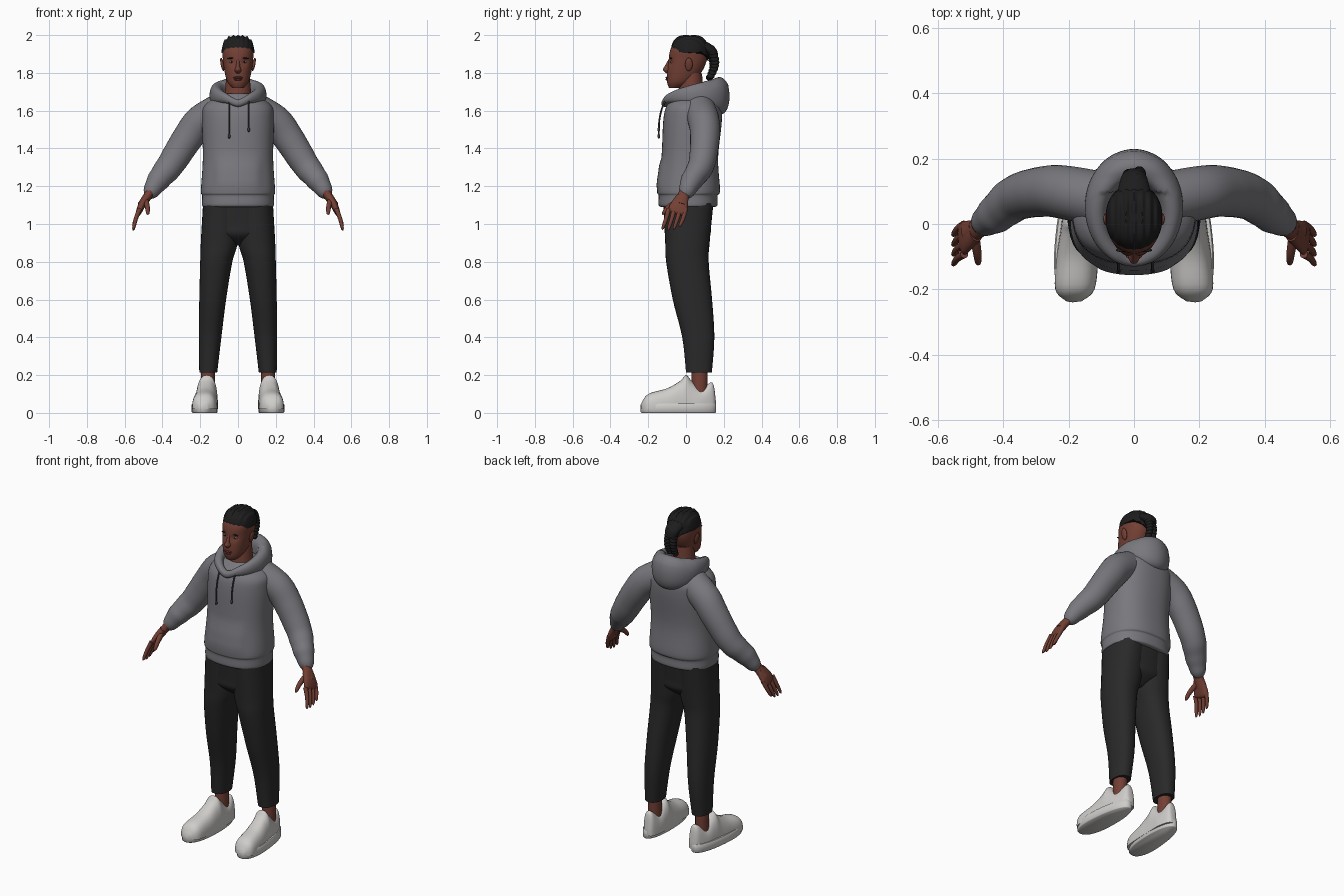
import bpy, bmesh, math
from mathutils import Vector, Matrix

default_cube = bpy.data.objects.get("Cube")
if default_cube:
    bpy.data.objects.remove(default_cube, do_unlink=True)


def material(name, red, green, blue):
    mat = bpy.data.materials.new(name)
    mat.use_nodes = True
    mat.diffuse_color = (red, green, blue, 1)
    shader = next(node for node in mat.node_tree.nodes if node.type == 'BSDF_PRINCIPLED')
    shader.inputs["Base Color"].default_value = (red, green, blue, 1)
    return mat


skin = material("brown skin", .17, .05, .034)
lips = material("lip brown", .13, .035, .03)
hair = material("black hair", .012, .012, .012)
fleece = material("grey fleece", .19, .187, .207)
cord = material("dark cord", .05, .05, .055)
cloth = material("black cloth", .022, .022, .022)
leather = material("off white leather", .62, .61, .59)
eye_white = material("eye white", .4, .36, .34)


def finish(name, bm, mat):
    bmesh.ops.recalc_face_normals(bm, faces=bm.faces)
    mesh = bpy.data.meshes.new(name)
    bm.to_mesh(mesh)
    bm.free()
    mesh.materials.append(mat)
    mesh.shade_smooth()
    mesh.set_sharp_from_angle(angle=math.radians(55))
    obj = bpy.data.objects.new(name, mesh)
    bpy.context.collection.objects.link(obj)


def spline(before, start, end, after, t):
    """Smooth curve from start to end."""
    leave, arrive = (end - before) / 2, (after - start) / 2
    gap = end - start
    return start + leave*t + (3*gap - 2*leave - arrive)*t*t + (leave + arrive - 2*gap)*t**3


def loft(name, mat, stations, sides=32, steps=5, power=2, closed=False, swell=None, deform=None, mirror=1):
    """Skin smooth superelliptic sections; each station is a centre and two half axes."""
    bm, loops, count = bmesh.new(), [], len(stations)
    spans = count if closed else count - 1

    def station(index):
        return stations[index % count if closed else min(max(index, 0), count - 1)]

    for k in range(spans * steps + (not closed)):
        index, part = divmod(k, steps)
        near = [station(index + offset) for offset in (-1, 0, 1, 2)]
        centre, u, v = (spline(*axis, part / steps) for axis in zip(*near))
        scale = swell(k / (spans * steps)) if swell else 1
        loop = []
        for corner in range(sides):
            angle = math.tau * corner / sides
            ca, sa = (math.copysign(abs(w)**(2/power), w) for w in (math.cos(angle), math.sin(angle)))
            point = centre + (u * ca + v * sa) * scale
            if deform:
                deform(point)
            point.x *= mirror
            loop.append(bm.verts.new(point))
        loops.append(loop)
    for low, high in zip(loops, loops[1:] + loops[:1] if closed else loops[1:]):
        for a in range(sides):
            b = (a + 1) % sides
            bm.faces.new((low[a], low[b], high[b], high[a]))
    if not closed:
        bm.faces.new(loops[0])
        bm.faces.new(loops[-1])
    finish(name, bm, mat)


def level(rows):
    """Level sections: height, x range, y range."""
    return [(Vector(((left + right)/2, (front + back)/2, z)),
             Vector(((right - left)/2, 0, 0)), Vector((0, (back - front)/2, 0)))
            for z, left, right, front, back in rows]


def even(rows):
    """Level sections centred on x: height, half width, y range."""
    return level([(z, -half, half, front, back) for z, half, front, back in rows])


def tube(path, start, end, hint=(0, 1, 0)):
    """Sections square to a path, sized evenly from start to end (along hint, across)."""
    points, out = [Vector(p) for p in path], []
    last = len(points) - 1
    for i, p in enumerate(points):
        along = (points[min(i + 1, last)] - points[max(i - 1, 0)]).normalized()
        across = along.cross(Vector(hint)).normalized()
        a, b = Vector(start).lerp(Vector(end), i / last)
        out.append((p, across.cross(along) * a, across * b))
    return out


def ball(name, mat, place, size, turn=0):
    bm = bmesh.new()
    bmesh.ops.create_uvsphere(bm, u_segments=16, v_segments=10, radius=1)
    matrix = Matrix.Translation(place) @ Matrix.Rotation(turn, 4, 'Y') @ Matrix.Diagonal((*size, 1))
    bmesh.ops.transform(bm, matrix=matrix, verts=bm.verts)
    finish(name, bm, mat)


def fingertip(t):
    return math.sqrt(max(.05, 1 - t**9))


# Head with shallow eye sockets
def sockets(p):
    if p.y < 0:
        p.y += .01 * math.exp(-(math.hypot(abs(p.x) - .034, p.z - 1.858) / .017)**2)


loft("head", skin, even([(1.72, .03, -.09, -.03), (1.75, .055, -.1, .03), (1.8, .07, -.1, .08),
                         (1.87, .08, -.092, .11), (1.93, .08, -.08, .1), (1.98, .04, -.04, .06)]),
     sides=48, steps=8, power=2.2, deform=sockets)
loft("neck", skin, tube([(0, .02, 1.58), (0, .03, 1.8)], (.08, .08), (.055, .06)))
loft("nose", skin, even([(1.795, .01, -.1, -.07), (1.815, .018, -.122, -.07),
                         (1.835, .011, -.113, -.07), (1.88, .008, -.087, -.07)]), sides=16)
ball("upper_lip", lips, (0, -.097, 1.775), (.026, .011, .006))
ball("lower_lip", lips, (0, -.096, 1.765), (.022, .012, .007))
for side, label in ((1, "left"), (-1, "right")):
    ball(label + "_eye", eye_white, (side * .034, -.073, 1.857), (.013, .008, .006))
    ball(label + "_iris", hair, (side * .034, -.079, 1.857), (.005, .004, .005))
    ball(label + "_eyebrow", hair, (side * .036, -.08, 1.878), (.02, .006, .004), side * .1)
    ball(label + "_ear", skin, (side * .083, .015, 1.845), (.009, .02, .036), side * .2)


# Braided hair: ridged cap drawn into a plait
def ridges(p):
    p.z += .004 * math.cos(p.x * 260)
    if p.y > .05 and p.z < 1.935:
        p.z -= .05 * max(0, 1 - abs(p.x) / .075)


def dome(rise):
    spread = math.cos(rise)**.6
    return 1.91 + .087 * math.sin(rise), .087 * spread, .02 - .1 * spread, .02 + .1 * spread


loft("hair_cap", hair, even([dome(step * .22) for step in range(8)]),
     sides=72, power=2.2, deform=ridges)
loft("hair_gather", hair, tube([(0, .05, 1.94), (0, .1, 1.935), (0, .14, 1.91), (0, .15, 1.88)],
                               (.06, .035), (.03, .022), (1, 0, 0)))
for knot in range(9):
    fall = knot / 8
    for side in (1, -1):
        ball("plait_strand", hair,
             (side * .016, .125 + .025 * math.sin(fall * 3) + side * .004, 1.925 - .145 * fall + side * .004),
             (.025 - .007 * fall, .026 - .006 * fall, .016), side * .5)


# Hooded top with a raised front pocket
def pocket(p):
    if p.y < 0:
        inside = min(.135 - abs(p.x), .085 - abs(p.z - 1.26))
        p.y -= .008 * min(1, max(0, inside * 30))


loft("hoodie_body", fleece, even([
    (1.09, .18, -.13, .15), (1.1, .19, -.145, .167), (1.15, .19, -.145, .167), (1.18, .196, -.152, .18),
    (1.35, .186, -.13, .17), (1.55, .19, -.12, .19), (1.63, .175, -.1, .18), (1.69, .08, -.05, .12)]),
    sides=64, power=2.35, deform=pocket)


def hood_section(turn):
    """Hood roll: thin at the throat, deep at the back."""
    back = (1 - math.cos(turn)) / 2
    outward = Vector((math.sin(turn), -math.cos(turn), 0))
    centre = Vector((.115 * outward.x, .29 * back - .11, 1.64 + .11 * math.sqrt(back) - .075 * back))
    return centre, Vector((0, 0, .02 + .075 * back)), outward * (.02 + .03 * back)


def slump(p):
    if p.z > 1.7:
        p.y += .2 * (1.7 - p.z) * (p.y > .1)
        p.z += .25 * max(0, p.y - .14)


loft("hood", fleece, [hood_section(math.tau * step / 12) for step in range(12)],
     closed=True, steps=6, power=2.2, deform=slump)
for x, end in ((-.047, 1.465), (.057, 1.5)):
    loft("drawstring", cord, tube([(x, -.108, 1.655), (x, -.128, 1.61), (x, -.141, 1.55), (x, -.144, end)],
                                  (.0045, .0045), (.0045, .0045), (1, 0, 0)), sides=8)
    ball("drawstring_tip", cord, (x, -.144, end), (.007, .007, .013))


def folds(t):
    """Full sleeve with gathered folds above the cuff."""
    return fingertip(t) * (1 + .1 * math.sin(t * math.pi) + .05 * max(0, t - .4) * math.sin(t * 50))


def toe_out(p):
    along = (p.y + .04) / .2
    p.x -= along * (.012 + .12 * (p.x - .175))


def floor_cut(p):
    p.z = max(p.z, .02)


def shoe_section(y, height):
    half = (.058 - .06 * y) * math.sqrt(max(.1, 1 - abs((y + .04) / .2)**6))
    return Vector((.165 - .08 * y, y, .03)), Vector((half, 0, 0)), Vector((0, 0, height - .03))


# Paired sleeves, hands, legs and shoes
for side, label in ((1, "left_"), (-1, "right_")):
    loft(label + "sleeve", fleece, tube([
        (.08, .07, 1.61), (.2, .095, 1.54), (.27, .1, 1.45), (.36, .08, 1.31), (.43, .025, 1.22), (.48, -.01, 1.14)],
        (.085, .09), (.05, .05)), steps=8, swell=folds, mirror=side)
    loft(label + "wrist", skin, tube([(.45, 0, 1.19), (.51, -.03, 1.1)], (.028, .025), (.035, .022)), mirror=side)
    loft(label + "palm", skin, tube([(.485, -.02, 1.14), (.51, -.035, 1.1), (.53, -.05, 1.05)],
                                    (.034, .022), (.058, .016)), power=2.4, swell=fingertip, mirror=side)
    for i, name in enumerate(("index", "middle", "ring", "little")):
        y, tip = .03 * i - .092, .965 + .005 * (i - 1)**2
        loft(label + name + "_finger", skin, tube([(.52, y, 1.08), (.54, y - .013, 1.03), (.555, y - .034, tip)],
             (.013, .013), (.009, .009)), sides=12, swell=fingertip, mirror=side)
    loft(label + "thumb", skin, tube([(.49, -.03, 1.13), (.48, -.09, 1.09), (.477, -.125, 1.05)],
         (.016, .018), (.01, .01), (1, 0, 0)), sides=12, swell=fingertip, mirror=side)

    loft(label + "trouser_leg", cloth, level([
        (.215, .11, .205, 0, .137), (.4, .088, .207, -.02, .15), (.6, .063, .205, -.07, .138),
        (.8, .03, .2, -.105, .12), (.9, .003, .197, -.11, .125), (1.11, -.01, .185, -.12, .145)]),
        power=2.3, mirror=side)
    loft(label + "ankle", skin, tube([(.16, .072, .08), (.16, .072, .24)], (.042, .037), (.042, .037)), mirror=side)

    # Shoe profile runs from toe to heel: position and height
    profile = ((-.237, .05), (-.2, .1), (-.1, .13), (-.03, .17), (0, .2), (.03, .17), (.08, .13), (.14, .16), (.158, .06))
    loft(label + "shoe_upper", leather, [shoe_section(*spot) for spot in profile],
         power=2.5, deform=floor_cut, mirror=side)
    loft(label + "shoe_sole", leather, level([
        (z, .109 + inset, .241 - inset, inset - .24, .16 - inset)
        for z, inset in ((0, .004), (.004, 0), (.044, 0), (.05, .004))]),
        sides=48, steps=1, power=2.3, deform=toe_out, mirror=side)

loft("trouser_seat", cloth, even([(.885, .02, -.04, .06), (.94, .15, -.106, .125),
                                  (1, .185, -.113, .133), (1.11, .185, -.12, .145)]), power=2.3)
